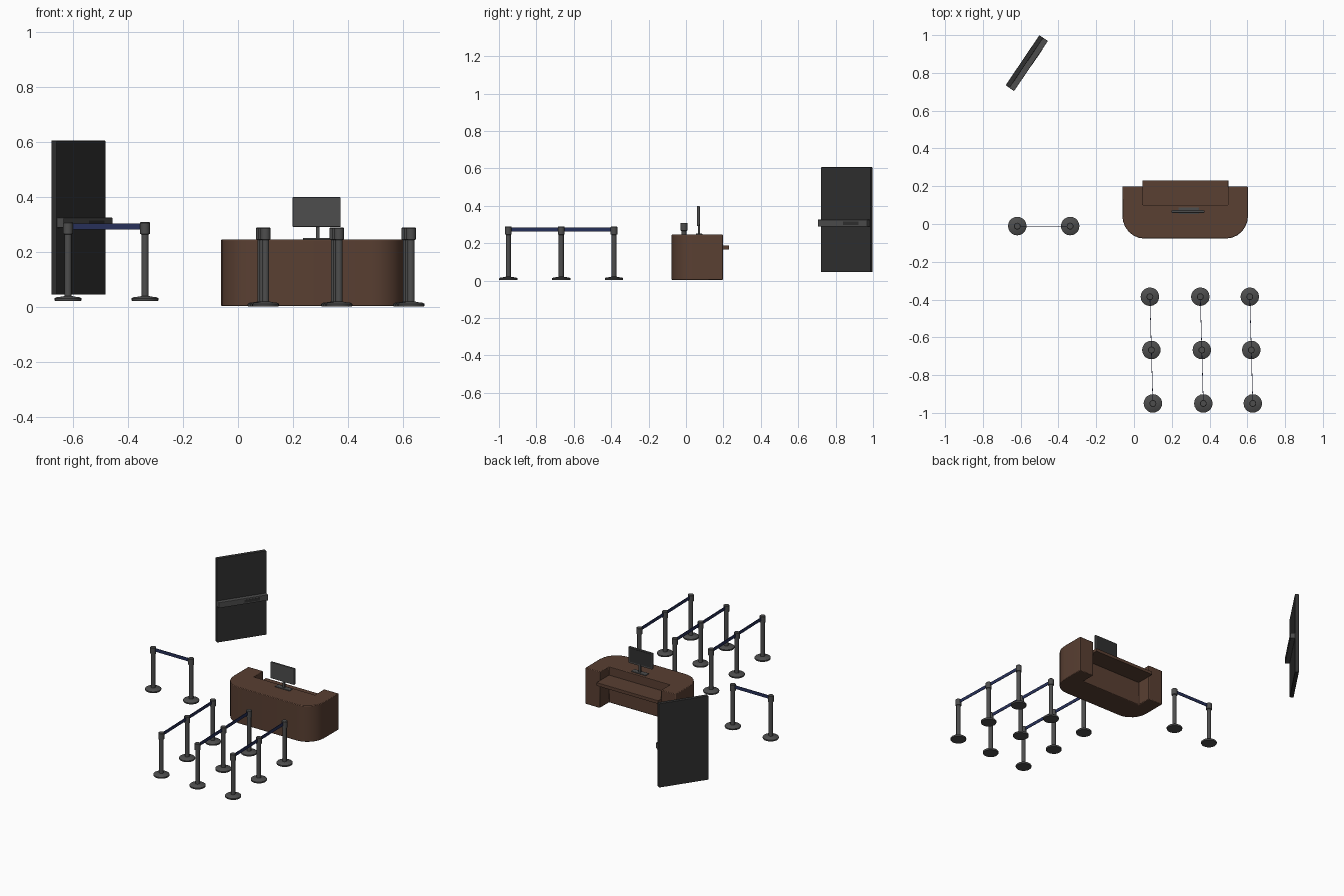
import bpy, bmesh, math
from mathutils import Matrix, Vector

if "Cube" in bpy.data.objects:
    bpy.data.objects.remove(bpy.data.objects["Cube"])


def material(name, rgb):
    m = bpy.data.materials.new(name)
    m.diffuse_color = (*rgb, 1)
    m.use_nodes = True
    m.node_tree.nodes["Principled BSDF"].inputs["Base Color"].default_value = m.diffuse_color
    return m


BROWN = material("brown_wood", (0.10, 0.05, 0.032))
DARK = material("dark_grey", (0.03, 0.03, 0.03))
GREY = material("mid_grey", (0.075, 0.075, 0.075))
BLUE = material("navy_belt", (0.02, 0.03, 0.10))


def add_object(name, bm, mat, bevel=0.0, smooth=False):
    bmesh.ops.recalc_face_normals(bm, faces=bm.faces)
    me = bpy.data.meshes.new(name)
    bm.to_mesh(me)
    bm.free()
    ob = bpy.data.objects.new(name, me)
    bpy.context.collection.objects.link(ob)
    me.materials.append(mat)
    if bevel:
        b = ob.modifiers.new("Bevel", 'BEVEL')
        b.width, b.segments, b.limit_method = bevel, 2, 'ANGLE'
    if smooth:
        bpy.context.view_layer.objects.active = ob
        ob.select_set(True)
        bpy.ops.object.shade_smooth_by_angle(angle=math.radians(35))
        ob.select_set(False)
    return ob


def box(name, centre, size, mat, angle=0.0, bevel=0.0):
    bm = bmesh.new()
    m = (Matrix.Translation(centre) @ Matrix.Rotation(angle, 4, 'Z')
         @ Matrix.Diagonal((*size, 1)))
    bmesh.ops.create_cube(bm, size=1, matrix=m)
    return add_object(name, bm, mat, bevel)


def prism(name, outline, z0, z1, mat, bevel=0.0, smooth=False):
    bm = bmesh.new()
    f = bm.faces.new([bm.verts.new((x, y, z0)) for x, y in outline])
    g = bmesh.ops.extrude_face_region(bm, geom=[f])["geom"]
    top = [v for v in g if isinstance(v, bmesh.types.BMVert)]
    bmesh.ops.translate(bm, verts=top, vec=(0, 0, z1 - z0))
    return add_object(name, bm, mat, bevel, smooth)


# Desk: U-shaped counter with rounded front corners
def arc(cx, cy, rx, ry, a0, a1, n):
    return [(cx + rx * math.cos(math.radians(a0 + (a1 - a0) * i / n)),
             cy + ry * math.sin(math.radians(a0 + (a1 - a0) * i / n))) for i in range(n + 1)]


outline = ([(-0.062, 0.198)] + arc(0.055, 0.045, 0.117, 0.122, 180, 270, 6)
           + arc(0.487, 0.045, 0.117, 0.122, 270, 360, 6)
           + [(0.604, 0.198), (0.498, 0.198), (0.498, 0.10), (0.046, 0.10), (0.046, 0.198)])
prism("reception_desk", outline, 0.004, 0.246, BROWN, 0.004, True)
box("work_shelf", (0.272, 0.163, 0.176), (0.455, 0.135, 0.022), BROWN, bevel=0.002)

# Monitor on the counter
box("monitor_screen", (0.286, 0.066, 0.346), (0.174, 0.013, 0.108), GREY, bevel=0.002)
box("monitor_panel", (0.286, 0.0735, 0.349), (0.160, 0.003, 0.092), DARK)
box("monitor_neck", (0.29, 0.07, 0.275), (0.014, 0.010, 0.055), GREY)
box("monitor_foot", (0.29, 0.07, 0.2485), (0.108, 0.034, 0.006), GREY, bevel=0.002)

# Standing display board with a shelf across its front
a = math.radians(56)
along = Vector((math.cos(a), math.sin(a), 0))
out = Vector((math.sin(a), -math.cos(a), 0))
mid = Vector((-0.58, 0.86, 0))
box("board", mid + Vector((0, 0, 0.326)), (0.32, 0.025, 0.56), DARK, a, 0.003)
box("board_shelf", mid + out * 0.027 + Vector((0, 0, 0.307)), (0.32, 0.03, 0.038), GREY, a, 0.003)
box("shelf_slot", mid + out * 0.042 + along * 0.055 + Vector((0, 0, 0.307)),
    (0.10, 0.003, 0.018), DARK, a)

# Barrier posts: one lathed profile (radius, height)
PROFILE = [(0, 0), (0.047, 0), (0.049, 0.003), (0.049, 0.010), (0.044, 0.014), (0.020, 0.017),
           (0.0135, 0.019), (0.0135, 0.243), (0.018, 0.245), (0.018, 0.285), (0.016, 0.287), (0, 0.287)]


def post(name, x, y, z):
    bm = bmesh.new()
    vs = [bm.verts.new((r, 0, h)) for r, h in PROFILE]
    es = [bm.edges.new(p) for p in zip(vs, vs[1:])]
    bmesh.ops.spin(bm, geom=vs + es, cent=(0, 0, 0), axis=(0, 0, 1),
                   angle=math.tau, steps=20, use_duplicate=False)
    bmesh.ops.remove_doubles(bm, verts=bm.verts, dist=1e-5)
    bmesh.ops.translate(bm, verts=bm.verts, vec=(x, y, z))
    add_object(name, bm, GREY, smooth=True)


def barrier(name, points, z):
    for i, (x, y) in enumerate(points):
        post(f"{name}_post_{i + 1}", x, y, z)
    for i, (p, q) in enumerate(zip(points, points[1:])):
        d = Vector(q) - Vector(p)
        c = (Vector(p) + Vector(q)) / 2
        box(f"{name}_belt_{i + 1}", (c.x, c.y, z + 0.271), (d.length - 0.03, 0.003, 0.022),
            BLUE, math.atan2(d.y, d.x))


# Three queue rows in front and one short barrier on the left
for n, x in enumerate((0.084, 0.351, 0.613)):
    barrier(f"queue_row_{n + 1}", [(x, -0.385), (x + 0.008, -0.667), (x + 0.016, -0.95)], 0.002)
barrier("side_barrier", [(-0.618, -0.011), (-0.338, -0.011)], 0.022)
